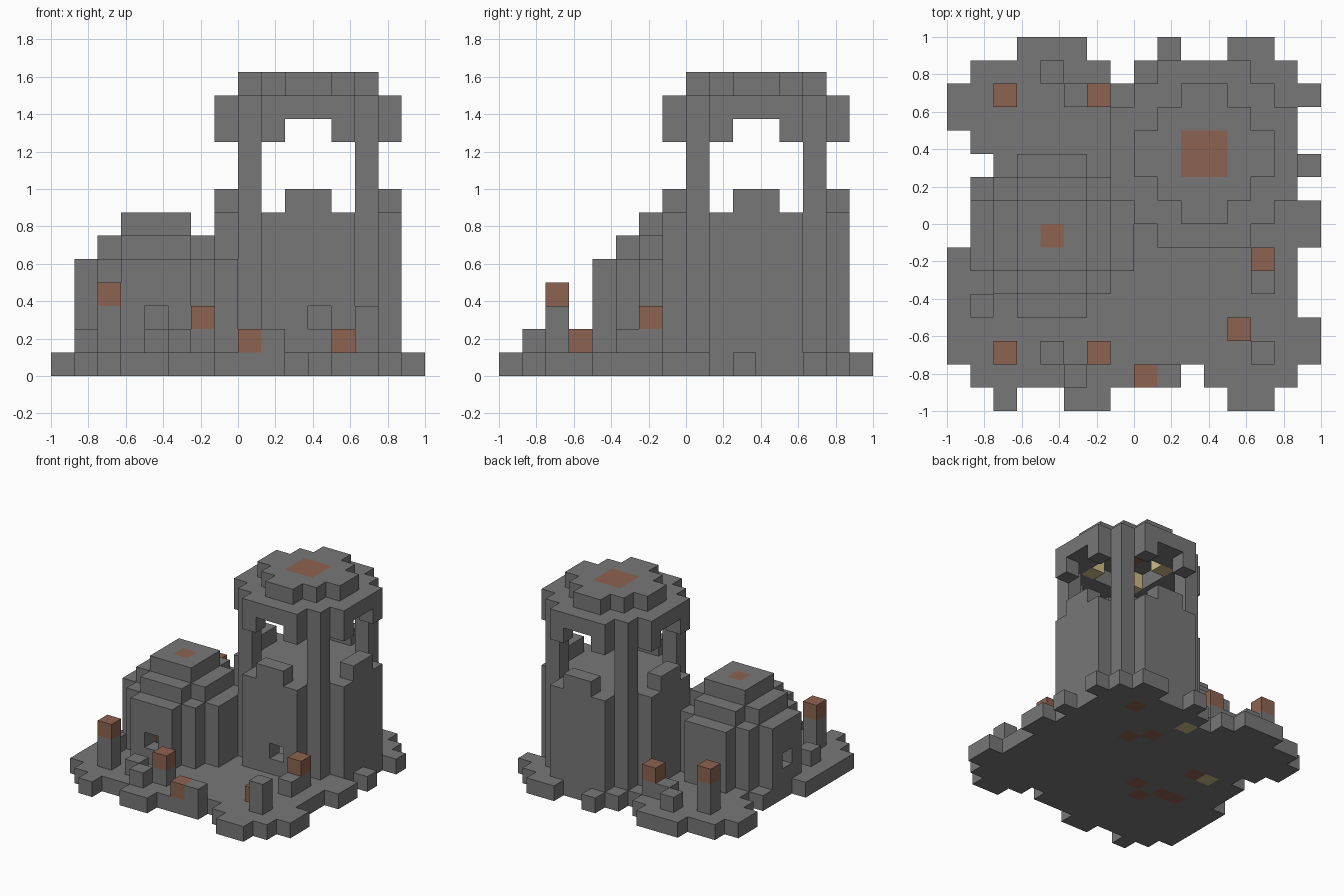
import bpy
import bmesh
from mathutils import Vector

U = 0.125   # edge of one block

if "Cube" in bpy.data.objects:
    bpy.data.objects.remove(bpy.data.objects["Cube"], do_unlink=True)


def material(name, rgb):
    m = bpy.data.materials.new(name)
    m.use_nodes = True
    color = (*rgb, 1.0)
    m.diffuse_color = color
    bsdf = m.node_tree.nodes["Principled BSDF"]
    bsdf.inputs["Base Color"].default_value = color
    bsdf.inputs["Roughness"].default_value = 0.9
    return m


STONE = material("grey_stone", (0.19, 0.185, 0.19))
CLAY = material("brown_clay", (0.27, 0.125, 0.082))
GLOW = material("pale_lamp", (0.62, 0.5, 0.24))

AXES = [Vector(a) for a in ((1, 0, 0), (0, 1, 0), (0, 0, 1))]


def blocks(name, cells, mat=STONE, special=None):
    """Build the outer skin of a set of grid blocks; special maps a cell to a material."""
    cells = set(cells)
    special = special or {}
    mats = [mat] + [m for m in (STONE, CLAY, GLOW) if m in special.values() and m != mat]
    bm = bmesh.new()
    for c in sorted(cells):
        for i, axis in enumerate(AXES):
            for side in (1, -1):
                n = axis * side
                if tuple(int(a + b) for a, b in zip(c, n)) in cells:
                    continue
                p, q = AXES[(i + 1) % 3], AXES[(i + 2) % 3] * side
                mid = Vector(c) + Vector((0.5, 0.5, 0.5)) + n / 2
                corners = (-p - q, p - q, p + q, q - p)
                f = bm.faces.new([bm.verts.new((mid + k / 2 - Vector((8, 8, 0))) * U)
                                  for k in corners])
                f.material_index = mats.index(special.get(c, mat))
    bmesh.ops.remove_doubles(bm, verts=bm.verts, dist=U / 100)
    me = bpy.data.meshes.new(name)
    bm.to_mesh(me)
    bm.free()
    for m in mats:
        me.materials.append(m)
    ob = bpy.data.objects.new(name, me)
    bpy.context.collection.objects.link(ob)
    return ob


def disc(cx, cy, widths):
    """Stepped round plan made of centred rows."""
    y0 = int(cy - len(widths) / 2)
    return {(x, y0 + r) for r, w in enumerate(widths)
            for x in range(int(cx - w / 2), int(cx + w / 2))}


def rim(plan):
    return {(x, y) for x, y in plan
            if not {(x + 1, y), (x - 1, y), (x, y + 1), (x, y - 1)} <= plan}


def rise(plan, z0, z1):
    return {(x, y, z) for x, y in plan for z in range(z0, z1)}


# Ground slab: spans of blocks in each row, front to back
rows = [
    [(2, 2), (5, 6), (12, 13)], [(1, 9), (11, 14)], [(0, 15)], [(0, 15)],
    [(0, 14)], [(0, 14)], [(0, 14)], [(1, 15)],
    [(1, 15)], [(1, 14)], [(2, 15)], [(1, 14)],
    [(0, 14)], [(0, 15)], [(1, 6), (8, 14)], [(3, 5), (9, 9), (12, 13)],
]
ground = {(x, y, 0) for y, row in enumerate(rows) for a, b in row for x in range(a, b + 1)}
floor = {(x, y, 0): CLAY for x, y in
         [(12, 13), (10, 10), (9, 11), (4, 9), (6, 6), (4, 6), (5, 5), (3, 6)]}
floor.update({(8, 13, 0): GLOW, (3, 9, 0): GLOW})
blocks("ground", ground, STONE, floor)

# Tower
tower = disc(11, 11, [4, 6, 8, 8, 8, 8, 6, 4])
corners = {(x, y) for x in (8, 13) for y in (8, 13)}
middles = {(x, y) for x, y in rim(tower)
           if (x in (10, 11) and y in (7, 14)) or (y in (10, 11) and x in (7, 14))}
core = disc(11, 11, [2, 4, 4, 2])
lamps = {(x, y) for x in (9, 12) for y in (9, 12)}
blocks("tower_wall", rise(rim(tower), 1, 6) - {(11, 7, 2)})
blocks("tower_deck", rise(tower, 6, 7))
blocks("tower_battlements", rise(middles, 7, 8))
blocks("tower_pillars", rise(corners, 7, 10))
blocks("tower_arches", rise(rim(tower) - middles, 10, 11))
blocks("tower_crown", rise(tower - core - lamps, 11, 12))
blocks("tower_lamps", rise(lamps, 11, 12), GLOW)
cap = rise(disc(11, 11, [2, 2]), 12, 13)
blocks("tower_roof", rise(disc(11, 11, [2, 4, 6, 6, 4, 2]), 12, 13), STONE,
       {c: CLAY for c in cap})

# Domed hut
hut = disc(4.5, 7.5, [3, 5, 7, 7, 7, 5, 3])
blocks("hut_wall", rise(rim(hut), 1, 5) - {(4, 4, 2), (1, 7, 2)})
blocks("hut_lower_roof", rise(disc(4.5, 7.5, [3, 5, 5, 5, 3]), 5, 6))
blocks("hut_upper_roof", rise(disc(4.5, 7.5, [3, 3, 3]), 6, 7), STONE, {(4, 7, 6): CLAY})
blocks("hut_furniture", rise({(3, 5)}, 1, 3), CLAY)

# Lantern posts: x, y and the height of the clay block on top
posts = [(2, 2, 3), (6, 2, 2), (8, 1, 1), (12, 3, 1), (13, 6, 2), (2, 13, 3), (6, 13, 2)]
for x, y, top in posts:
    blocks("lantern_post", rise({(x, y)}, 1, top + 1), STONE, {(x, y, top): CLAY})

# Loose stones
stones = [(4, 2), (5, 1), (9, 1), (1, 4), (13, 5), (4, 14), (5, 13)]
for x, y in stones:
    blocks("loose_stone", {(x, y, 1)})
blocks("tall_stone", rise({(13, 2)}, 1, 3))
